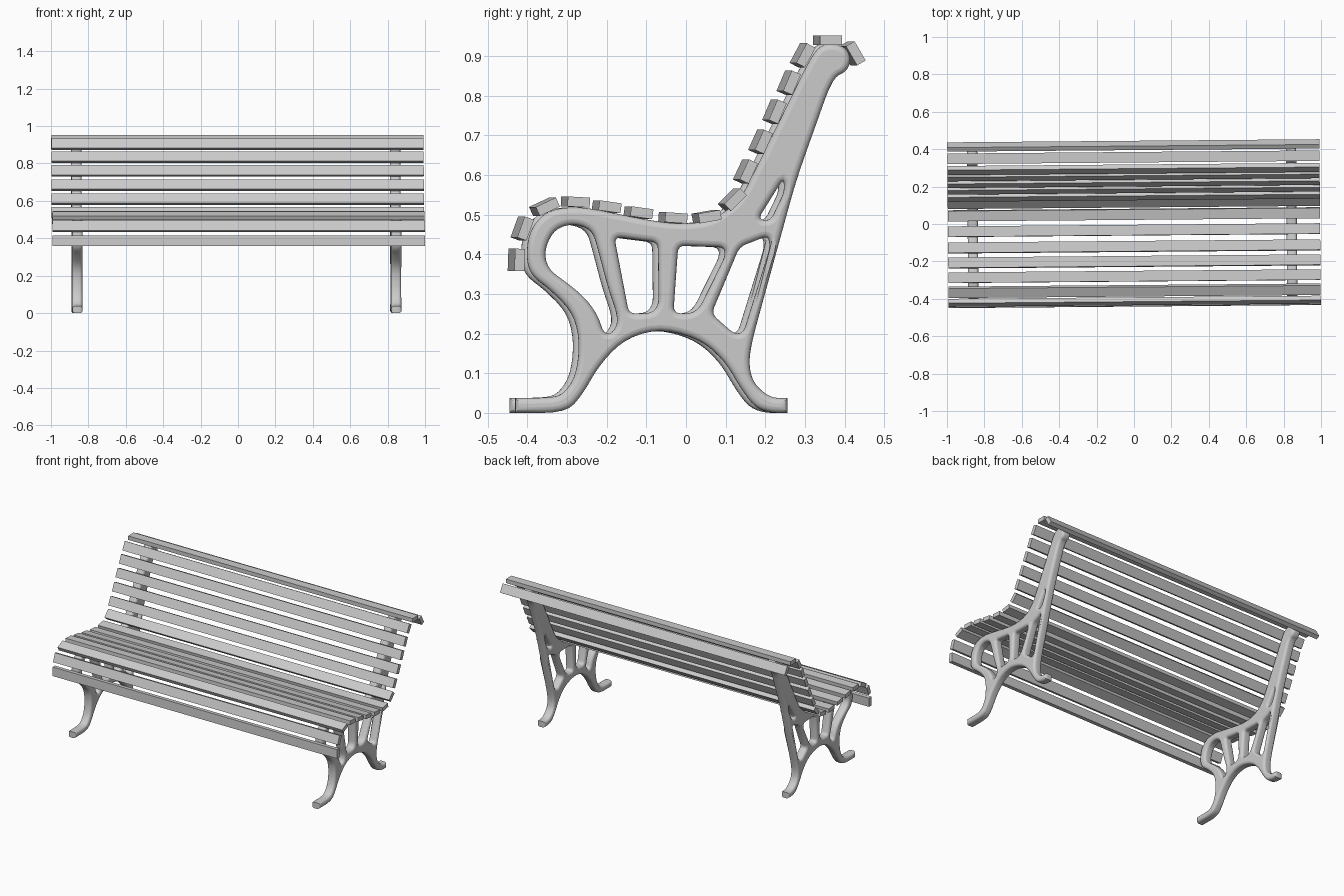
import bpy
from math import radians
from mathutils import Matrix, Vector

if "Cube" in bpy.data.objects:
    bpy.data.objects.remove(bpy.data.objects["Cube"])

MM = 0.001
SKEW = Matrix.Rotation(0.0085, 4, "Z")      # the whole bench is turned very slightly
SLAT_SIZE = Vector((1.99, 0.056, 0.025))
FRAME_HALF = 0.0275
ROUND = 0.015


def make_material(name, colour):
    material = bpy.data.materials.new(name)
    material.use_nodes = True
    material.diffuse_color = colour
    shader = material.node_tree.nodes["Principled BSDF"]
    shader.inputs["Base Color"].default_value = colour
    return material


grey = make_material("plain grey", (0.6, 0.6, 0.6, 1))


def rounded(points, radius, sharp=(), steps=5):
    """Replace each corner of a closed polygon by a short curve."""
    points = [Vector(point) * MM for point in points]
    result = []
    for i, corner in enumerate(points):
        if i in sharp:
            result.append(corner)
            continue
        ends = []
        for other in (points[i - 1], points[(i + 1) % len(points)]):
            edge = other - corner
            ends.append(corner + edge.normalized() * min(radius, edge.length * 0.48))
        for step in range(steps):
            t = step / (steps - 1)
            first = ends[0].lerp(corner, t)
            result.append(first.lerp(corner.lerp(ends[1], t), t))
    return result


def add_loop(curve, points):
    spline = curve.splines.new("POLY")
    spline.points.add(len(points) - 1)
    for target, point in zip(spline.points, points):
        target.co = (point.x, point.y, 0, 1)
    spline.use_cyclic_u = True


# Side frame outline, as (depth, height) in thousandths
feet_and_arch = [
    (-438, 38), (-438, 0), (-310, 0), (-269, 45), (-226, 121), (-163, 186),
    (-74, 213), (29, 186), (92, 129), (130, 63), (166, 14), (206, 0),
    (249, 0), (249, 37), (205, 38), (163, 74), (151, 121), (158, 177),
]
back_post = [
    (271, 588), (363, 846), (397, 860), (410, 891), (397, 922), (362, 933),
    (330, 926), (305, 892), (163, 603), (126, 532),
]
seat_rail = [
    (54, 482), (-34, 476), (-122, 490), (-202, 507), (-280, 521),
    (-358, 512), (-403, 460), (-411, 390), (-397, 345),
]
front_leg = [(-350, 311), (-292, 252), (-275, 180), (-284, 96), (-315, 48), (-350, 38)]

# Openings in the side frame
scroll_opening = [
    (-294, 478), (-244, 462), (-229, 412), (-203, 311), (-176, 235),
    (-193, 200), (-215, 200), (-229, 245), (-261, 290), (-307, 328),
    (-354, 361), (-366, 407), (-341, 462),
]
strut_openings = [
    [(-188, 444), (-78, 430), (-76, 275), (-92, 252), (-151, 250)],
    [(-27, 422), (88, 418), (92, 396), (27, 265), (4, 250), (-39, 252)],
    [(128, 419), (200, 447), (205, 419), (138, 203), (115, 199), (57, 250)],
    [(239, 592), (241, 558), (206, 485), (174, 488)],
]


def make_side_frame(name, x):
    curve = bpy.data.curves.new(name, "CURVE")
    curve.dimensions = "2D"
    curve.fill_mode = "BOTH"
    curve.extrude = FRAME_HALF - ROUND
    curve.bevel_depth = ROUND
    curve.bevel_resolution = 3
    curve.offset = -ROUND
    outline = feet_and_arch + back_post + seat_rail + front_leg
    square_corners = [i for i, (y, z) in enumerate(outline) if y in (-438, 249)]
    add_loop(curve, rounded(outline, 0.06, square_corners))
    add_loop(curve, rounded(scroll_opening, 0.06))
    for opening in strut_openings:
        add_loop(curve, rounded(opening, 0.018))
    # Turn the filled curve upright and bake it to a mesh
    source = bpy.data.objects.new(name + " curve", curve)
    mesh = bpy.data.meshes.new_from_object(source)
    bpy.data.objects.remove(source)
    mesh.name = name
    mesh.materials.clear()
    mesh.materials.append(grey)
    frame = bpy.data.objects.new(name, mesh)
    bpy.context.collection.objects.link(frame)
    upright = Matrix.Rotation(radians(90), 4, "Z") @ Matrix.Rotation(radians(90), 4, "X")
    frame.matrix_world = SKEW @ Matrix.Translation((x, 0, 0)) @ upright
    bpy.ops.object.select_all(action="DESELECT")
    frame.select_set(True)
    bpy.context.view_layer.objects.active = frame
    bpy.ops.object.shade_smooth_by_angle(angle=radians(40))


def make_slat(name, y, z, tilt):
    bpy.ops.mesh.primitive_cube_add(size=1)
    slat = bpy.context.object
    slat.name = name
    slat.data.transform(Matrix.Diagonal(SLAT_SIZE).to_4x4())
    slat.data.materials.append(grey)
    place = Matrix.Translation((0, y * MM, z * MM))
    slat.matrix_world = SKEW @ place @ Matrix.Rotation(radians(tilt), 4, "X")


make_side_frame("right_side_frame", -0.862)
make_side_frame("left_side_frame", 0.843)

# Slats, as (depth, height, tilt in degrees)
slat_groups = {
    "seat_slat": [
        (-428, 386, 88), (-413, 465, 70), (-357, 520, 25), (-279, 532, -3),
        (-200, 520, -8), (-120, 505, -8), (-33, 492, -4), (52, 495, 10),
    ],
    "back_slat": [
        (117, 538, 45), (150, 609, 65), (188, 684, 66),
        (223, 760, 67), (259, 833, 67), (294, 902, 62),
    ],
    "top_slat": [(357, 940, 0), (420, 907, -60)],
}
for group, places in slat_groups.items():
    for number, place in enumerate(places, 1):
        make_slat(f"{group}_{number}", *place)
